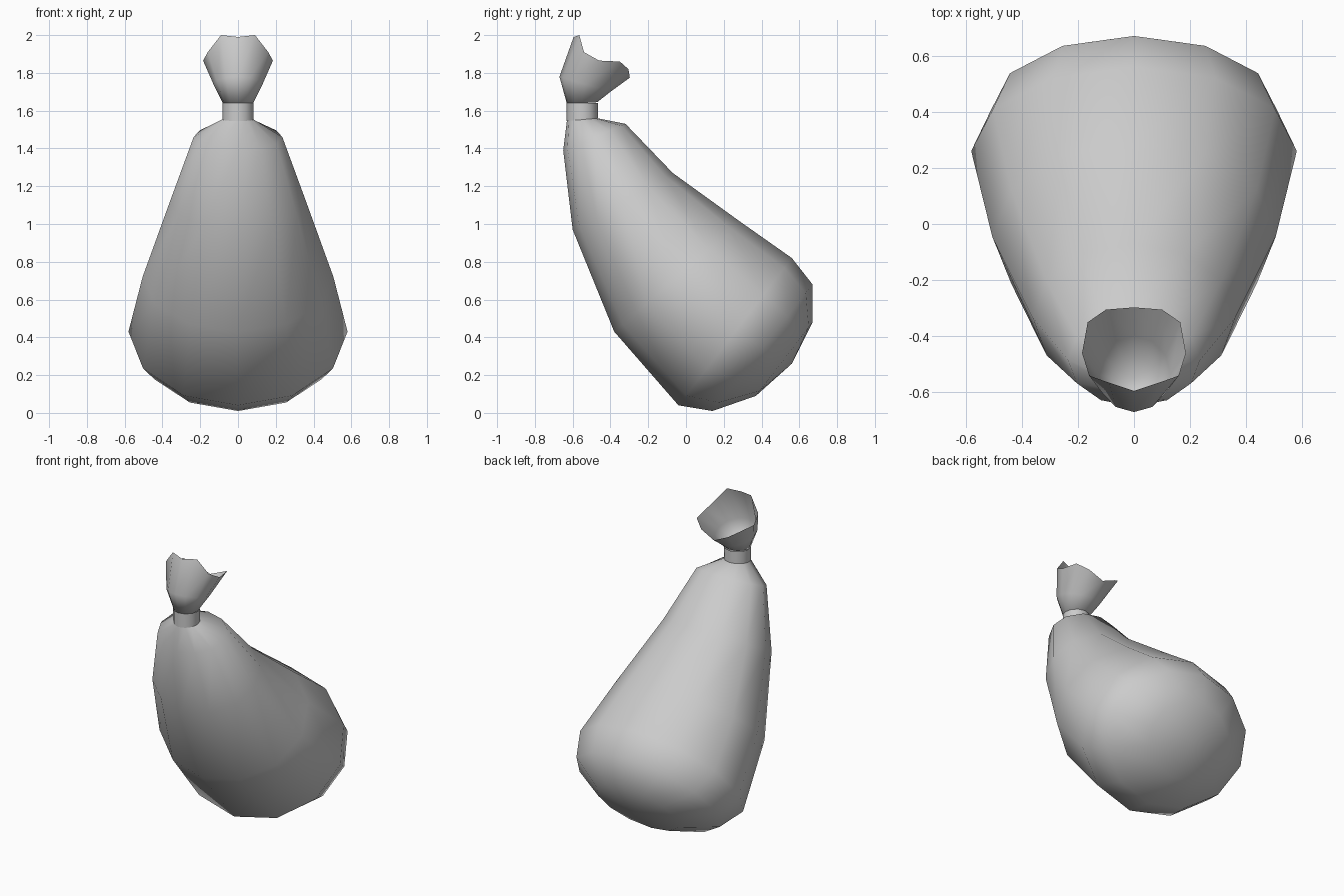
import bpy, bmesh, math
from mathutils import Vector

cube = bpy.data.objects.get("Cube")
if cube:
    bpy.data.objects.remove(cube, do_unlink=True)

SIDES = 12
cloth = bpy.data.materials.new("grey cloth")
cloth.use_nodes = True
GREY = (0.6, 0.6, 0.6, 1.0)
cloth.diffuse_color = GREY
cloth.node_tree.nodes["Principled BSDF"].inputs["Base Color"].default_value = GREY


def tilted_ring(front, back, half_width):
    """Ellipse through a front and a back (y, z) point, with a half width in x."""
    f, b = Vector((0, *front)), Vector((0, *back))
    centre, arm = (f + b) / 2, (f - b) / 2
    return [centre + arm * math.cos(t) + Vector((half_width * math.sin(t), 0, 0))
            for t in (2 * math.pi * i / SIDES for i in range(SIDES))]


def loft(name, rings, start_pole=None, end_pole=None):
    """Skin consecutive rings and close the ends with fans where poles are given."""
    bm = bmesh.new()
    loops = [[bm.verts.new(p) for p in ring] for ring in rings]
    pairs = [(i, (i + 1) % SIDES) for i in range(SIDES)]
    for low, high in zip(loops, loops[1:]):
        for i, j in pairs:
            bm.faces.new((low[i], low[j], high[j], high[i]))
    for pole, loop, flip in ((start_pole, loops[0], True), (end_pole, loops[-1], False)):
        if pole:
            tip = bm.verts.new(pole)
            for i, j in pairs:
                bm.faces.new((loop[j], loop[i], tip) if flip else (loop[i], loop[j], tip))
    mesh = bpy.data.meshes.new(name)
    bm.to_mesh(mesh)
    bm.free()
    mesh.materials.append(cloth)
    mesh.shade_smooth()
    obj = bpy.data.objects.new(name, mesh)
    bpy.context.collection.objects.link(obj)
    return obj


# Sagging sack body, from the rounded bottom up to the neck
loft("sack_body", [
    tilted_ring((0.37, 0.09), (0.67, 0.48), 0.29),
    tilted_ring((0.14, 0.01), (0.67, 0.68), 0.51),
    tilted_ring((-0.04, 0.04), (0.56, 0.82), 0.58),
    tilted_ring((-0.38, 0.43), (0.29, 1.01), 0.505),
    tilted_ring((-0.60, 0.97), (-0.07, 1.27), 0.36),
    tilted_ring((-0.65, 1.39), (-0.32, 1.53), 0.235),
    tilted_ring((-0.63, 1.55), (-0.47, 1.56), 0.08),
], start_pole=(0, 0.56, 0.26))

# Tight band around the neck
loft("neck_band", [
    tilted_ring((-0.633, 1.545), (-0.467, 1.56), 0.083),
    tilted_ring((-0.633, 1.64), (-0.467, 1.64), 0.083),
])

# Flared open mouth with a ragged rim: half of the rim, front to back, mirrored
half_rim = [(0, -0.595, 1.99), (0.09, -0.565, 2.0), (0.16, -0.54, 1.91),
            (0.185, -0.46, 1.865), (0.165, -0.35, 1.86), (0.10, -0.305, 1.82),
            (0, -0.297, 1.775)]
rim = [Vector(p) for p in half_rim]
rim += [Vector((-x, y, z)) for x, y, z in reversed(half_rim[1:-1])]
loft("sack_mouth", [
    tilted_ring((-0.63, 1.635), (-0.47, 1.645), 0.08),
    tilted_ring((-0.67, 1.78), (-0.40, 1.70), 0.13),
    rim,
], start_pole=(0, -0.55, 1.64))
